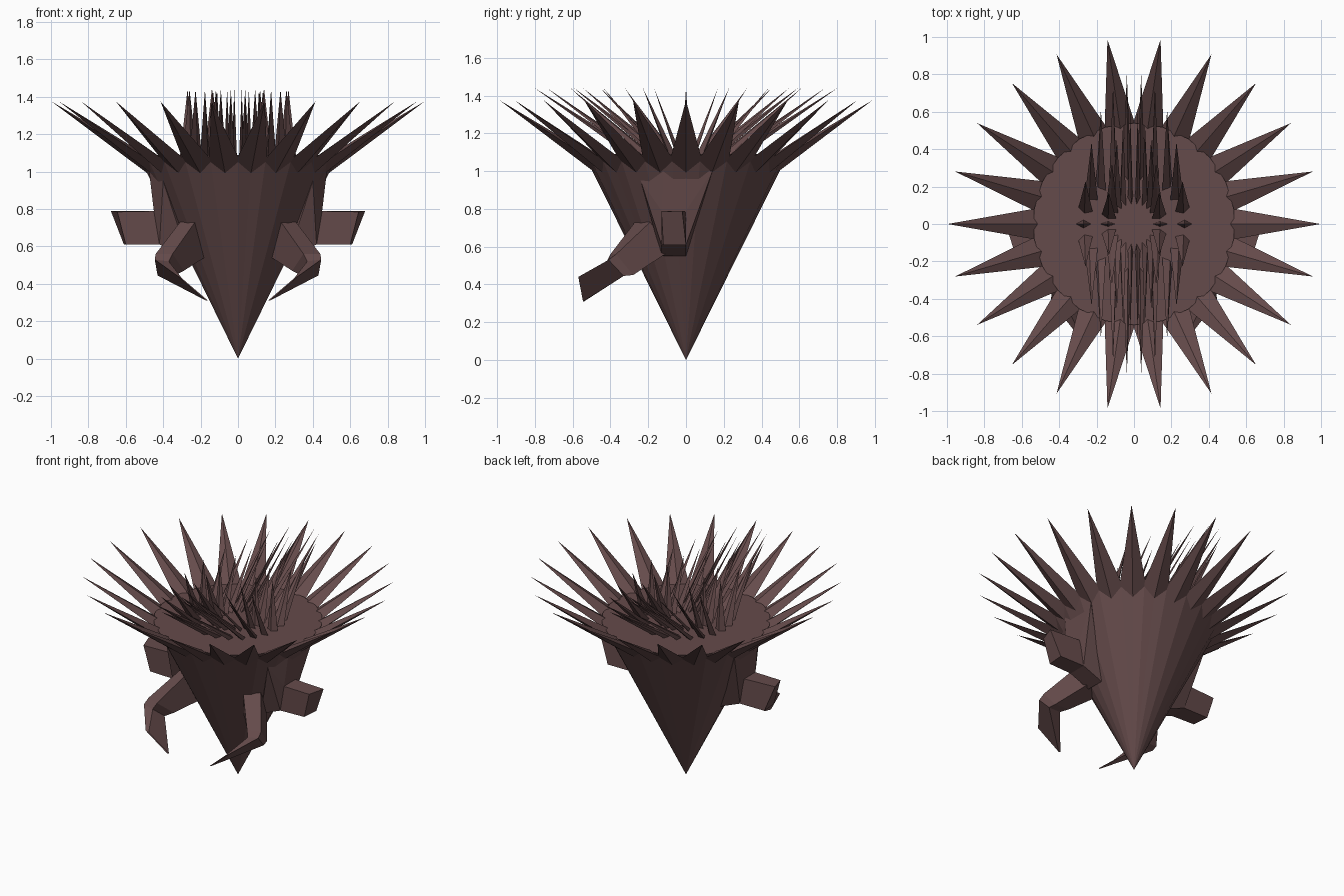
import bpy, bmesh, math
from mathutils import Vector

if "Cube" in bpy.data.objects:
    bpy.data.objects.remove(bpy.data.objects["Cube"])

N = 22
STEP = 2 * math.pi / N
PLATE_Z = 1.09

brown = bpy.data.materials.new("dark_brown")
brown.diffuse_color = (0.13, 0.07, 0.07, 1)
brown.use_nodes = True
brown.node_tree.nodes["Principled BSDF"].inputs["Base Color"].default_value = brown.diffuse_color


def finish(bm, name):
    bmesh.ops.recalc_face_normals(bm, faces=bm.faces)
    mesh = bpy.data.meshes.new(name)
    bm.to_mesh(mesh)
    bm.free()
    mesh.materials.append(brown)
    obj = bpy.data.objects.new(name, mesh)
    bpy.context.collection.objects.link(obj)
    return obj


def loft(name, sections, side):
    """Join matching quads into a closed solid; side = -1 mirrors in x."""
    bm = bmesh.new()
    rings = [[bm.verts.new((side * x, y, z)) for x, y, z in s] for s in sections]
    for a, b in zip(rings, rings[1:]):
        for i in range(4):
            j = (i + 1) % 4
            bm.faces.new((a[i], a[j], b[j], b[i]))
    bm.faces.new(rings[0])
    bm.faces.new(rings[-1])
    return finish(bm, name)


def add_spike(bm, base, tip):
    """Four-sided pyramid from a diamond base to a tip."""
    ring = [bm.verts.new(p) for p in base]
    top = bm.verts.new(tip)
    bm.faces.new(ring)
    for i in range(4):
        bm.faces.new((ring[i], ring[(i + 1) % 4], top))


# Body: upside-down cone with a zigzag rim under a flat top plate
bm = bmesh.new()
apex = bm.verts.new((0, 0, 0))
low, high = [], []
for i in range(N):
    a, b = i * STEP, (i + 0.5) * STEP
    low.append(bm.verts.new((0.49 * math.cos(a), 0.49 * math.sin(a), 1.0)))
    high.append(bm.verts.new((0.54 * math.cos(b), 0.54 * math.sin(b), PLATE_Z)))
for i in range(N):
    bm.faces.new((apex, low[i], high[i]))
    bm.faces.new((apex, high[i - 1], low[i]))
    bm.faces.new((high[i - 1], low[i], high[i]))
bm.faces.new(high)
finish(bm, "cone_body")

# Crown: wide spikes leaning outwards from the rim
bm = bmesh.new()
for i in range(N):
    a = i * STEP
    out = Vector((math.cos(a), math.sin(a), 0))
    tan = Vector((-math.sin(a), math.cos(a), 0))
    up = Vector((0, 0, 1))
    c = out * 0.43 + up
    add_spike(bm, [c + tan * 0.1, c + up * 0.04, c - tan * 0.1, c - up * 0.05],
              out * 0.997 + up * 1.375)
finish(bm, "outer_spikes")

# Inner rings: thin spikes that lean forwards and backwards only
for name, r, reach, w in (("middle_spikes", 0.27, 0.81, 0.022), ("inner_spikes", 0.14, 0.60, 0.014)):
    bm = bmesh.new()
    for i in range(N):
        a = i * STEP
        out = Vector((math.cos(a), math.sin(a), 0))
        tan = Vector((-math.sin(a), math.cos(a), 0))
        c = out * r + Vector((0, 0, PLATE_Z - 0.005))
        add_spike(bm, [c + out * 0.04, c + tan * w, c - out * 0.04, c - tan * w],
                  (r * out.x, reach * out.y, 1.44))
    finish(bm, name)

for side, tag in ((1, "right"), (-1, "left")):
    # Shoulder: swelling of the cone that carries the side arm
    bm = bmesh.new()
    for x, y, z in ((0.475, -0.12, 1.0), (0.475, 0.14, 1.0), (0.40, -0.24, 0.95),
                    (0.45, -0.13, 0.79), (0.45, 0.0, 0.79), (0.42, -0.13, 0.61),
                    (0.42, 0.0, 0.61), (0.27, -0.13, 0.55), (0.27, 0.0, 0.55), (0.2, 0, 0.9)):
        bm.verts.new((side * x, y, z))
    bmesh.ops.convex_hull(bm, input=bm.verts)
    loose = [v for v in bm.verts if not v.link_faces]
    bmesh.ops.delete(bm, geom=loose, context='VERTS')
    finish(bm, tag + "_shoulder")

    # Side arm: short box with a slanted end
    loft(tag + "_side_arm", [
        [(0.38, -0.13, 0.79), (0.38, 0.0, 0.79), (0.38, 0.0, 0.61), (0.38, -0.13, 0.61)],
        [(0.645, -0.13, 0.785), (0.68, -0.02, 0.79), (0.61, 0.0, 0.61), (0.60, -0.12, 0.61)],
    ], side)

    # Front arm: bends at the elbow and narrows to an inward-pointing blade
    loft(tag + "_front_arm", [
        [(0.23, -0.27, 0.73), (0.31, -0.19, 0.73), (0.28, -0.08, 0.58), (0.18, -0.19, 0.54)],
        [(0.35, -0.40, 0.56), (0.44, -0.37, 0.56), (0.42, -0.28, 0.45), (0.29, -0.30, 0.47)],
        [(0.37, -0.42, 0.52), (0.445, -0.41, 0.53), (0.43, -0.33, 0.445), (0.34, -0.33, 0.445)],
        [(0.30, -0.565, 0.43), (0.32, -0.57, 0.44), (0.17, -0.545, 0.31), (0.16, -0.54, 0.31)],
    ], side)
